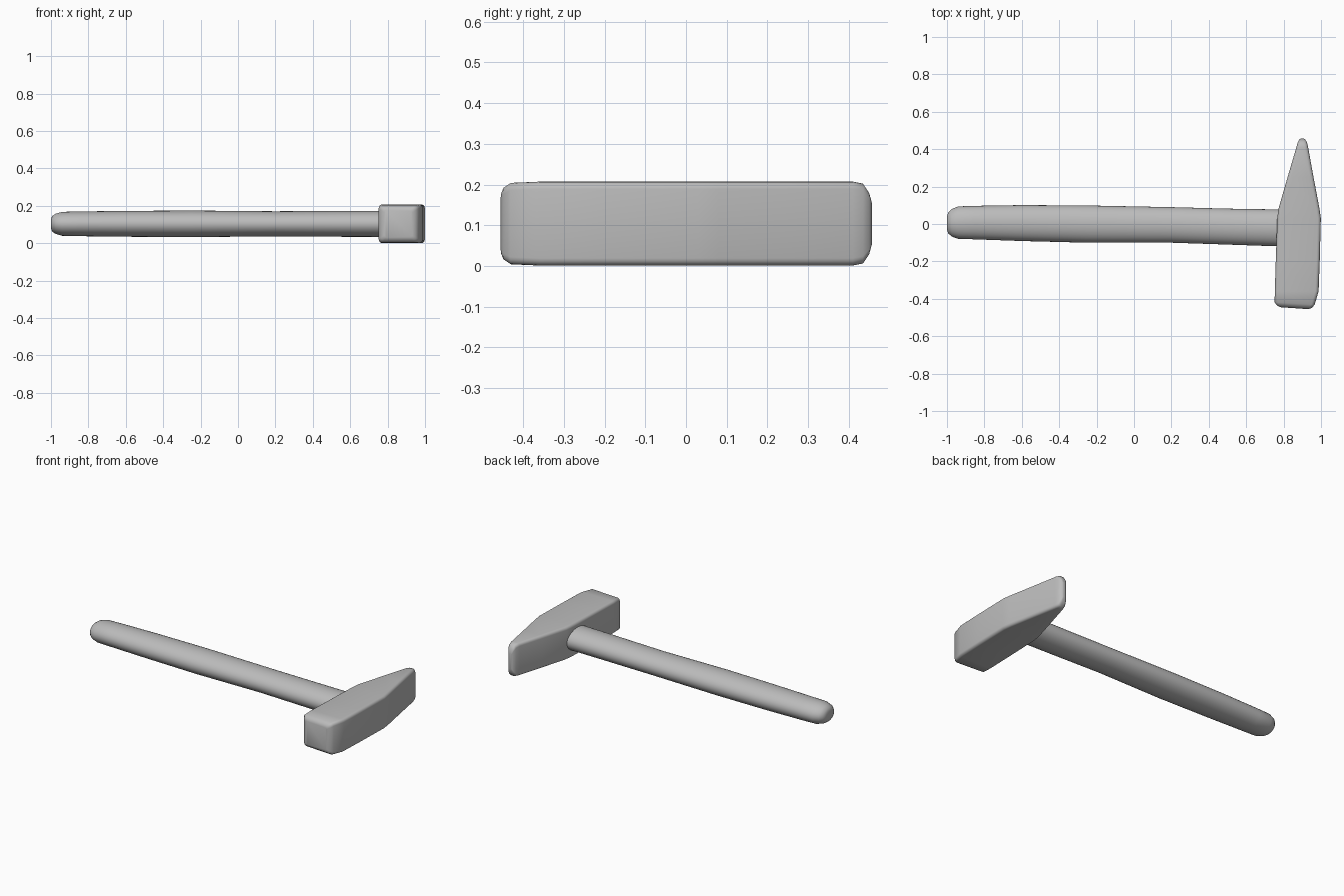
import bpy, bmesh, math

cube = bpy.data.objects.get("Cube")
if cube:
    bpy.data.objects.remove(cube, do_unlink=True)

MID_Z = 0.104

steel = bpy.data.materials.new("plain_grey")
steel.use_nodes = True
steel.diffuse_color = (0.5, 0.5, 0.5, 1)
steel.node_tree.nodes["Principled BSDF"].inputs["Base Color"].default_value = (0.5, 0.5, 0.5, 1)


def loft(name, rings, angle):
    """Skin a list of equal rings, cap both ends and shade smooth."""
    bm = bmesh.new()
    loops = [[bm.verts.new(p) for p in ring] for ring in rings]
    n = len(loops[0])
    for a, b in zip(loops, loops[1:]):
        for i in range(n):
            j = (i + 1) % n
            bm.faces.new((a[i], a[j], b[j], b[i]))
    bm.faces.new(loops[0][::-1])
    bm.faces.new(loops[-1])
    bmesh.ops.recalc_face_normals(bm, faces=bm.faces)
    mesh = bpy.data.meshes.new(name)
    bm.to_mesh(mesh)
    bm.free()
    obj = bpy.data.objects.new(name, mesh)
    bpy.context.collection.objects.link(obj)
    mesh.materials.append(steel)
    bpy.ops.object.select_all(action='DESELECT')
    obj.select_set(True)
    bpy.context.view_layer.objects.active = obj
    bpy.ops.object.shade_smooth_by_angle(angle=math.radians(angle))
    return obj


def oval(x, y_low, y_high, half_z, sides=32):
    cy, ry = (y_low + y_high) / 2, (y_high - y_low) / 2
    return [(x, cy + ry * math.cos(math.tau * i / sides),
             MID_Z + half_z * math.sin(math.tau * i / sides)) for i in range(sides)]


def rounded_box(y, x0, x1, half_z, radius, tilt, steps=4):
    """Rounded rectangle across the head; tilt slants it towards -y at larger x."""
    cx, hx = (x0 + x1) / 2, (x1 - x0) / 2
    r = min(radius, hx * 0.9)
    ring = []
    for corner, (sx, sz) in enumerate([(1, 1), (-1, 1), (-1, -1), (1, -1)]):
        for k in range(steps + 1):
            a = math.pi / 2 * (corner + k / steps)
            dx = sx * (hx - r) + r * math.cos(a)
            ring.append((cx + dx, y - tilt * dx,
                         MID_Z + sz * (half_z - r) + r * math.sin(a)))
    return ring


# Handle: x, low y, high y, half height, with a rounded butt
handle = [
    (-1.0, -0.03, 0.04, 0.025), (-0.993, -0.05, 0.062, 0.042),
    (-0.975, -0.067, 0.08, 0.054), (-0.94, -0.079, 0.094, 0.064),
    (-0.85, -0.082, 0.097, 0.066), (-0.6, -0.091, 0.101, 0.069),
    (-0.25, -0.10, 0.099, 0.071), (0.2, -0.10, 0.09, 0.067),
    (0.5, -0.11, 0.082, 0.069), (0.82, -0.121, 0.077, 0.07),
]
loft("handle", [oval(*s) for s in handle], 60)

# Hammer head: y, low x, high x, half height, corner radius, slant
head = [
    (-0.45, 0.782, 0.93, 0.073, 0.012, 0.07),
    (-0.443, 0.765, 0.95, 0.088, 0.016, 0.07),
    (-0.425, 0.752, 0.966, 0.1, 0.018, 0.06),
    (-0.36, 0.753, 0.987, 0.103, 0.018, 0),
    (-0.2, 0.758, 0.993, 0.103, 0.018, 0),
    (0.03, 0.766, 0.999, 0.103, 0.018, 0),
    (0.08, 0.772, 0.992, 0.103, 0.018, 0),
    (0.25, 0.821, 0.96, 0.103, 0.018, 0),
    (0.41, 0.868, 0.931, 0.103, 0.018, 0),
    (0.435, 0.875, 0.925, 0.098, 0.018, 0),
    (0.45, 0.882, 0.917, 0.075, 0.012, 0),
    (0.457, 0.891, 0.908, 0.05, 0.006, 0),
]
loft("hammer_head", [rounded_box(*s) for s in head], 50)
